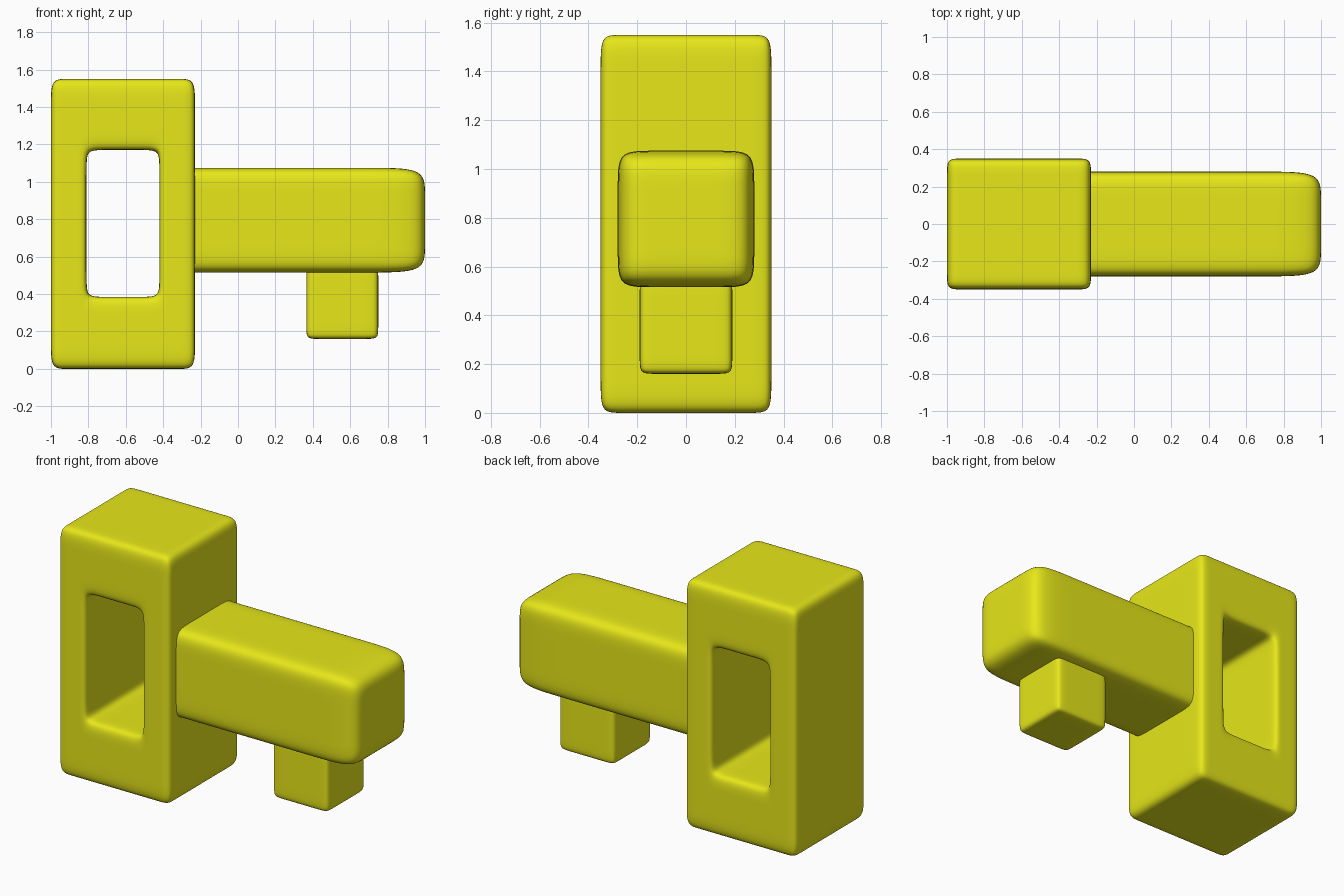
import bpy
import bmesh

if "Cube" in bpy.data.objects:
    bpy.data.objects.remove(bpy.data.objects["Cube"])

yellow = bpy.data.materials.new("yellow")
yellow.diffuse_color = (0.8, 0.8, 0.01, 1)
yellow.use_nodes = True
yellow.node_tree.nodes["Principled BSDF"].inputs["Base Color"].default_value = yellow.diffuse_color


def soft_block(name, xs, ys, zs, hole=None):
    """Gridded block with support loops, smoothed by subdivision.
    hole = ((x0, x1), (z0, z1)) removes cells right through y."""
    nx, ny, nz = len(xs) - 1, len(ys) - 1, len(zs) - 1

    def filled(i, j, k):
        if not (0 <= i < nx and 0 <= j < ny and 0 <= k < nz):
            return False
        if hole:
            cx, cz = (xs[i] + xs[i + 1]) / 2, (zs[k] + zs[k + 1]) / 2
            (x0, x1), (z0, z1) = hole
            return not (x0 < cx < x1 and z0 < cz < z1)
        return True

    bm = bmesh.new()
    verts = {}

    def vert(p):
        if p not in verts:
            verts[p] = bm.verts.new((xs[p[0]], ys[p[1]], zs[p[2]]))
        return verts[p]

    # skin every filled cell wherever its neighbour is empty
    for i in range(nx):
        for j in range(ny):
            for k in range(nz):
                if not filled(i, j, k):
                    continue
                for axis in range(3):
                    for side in (0, 1):
                        n = [i, j, k]
                        n[axis] += 1 if side else -1
                        if filled(*n):
                            continue
                        b, c = (axis + 1) % 3, (axis + 2) % 3
                        quad = []
                        for u, v in ((0, 0), (1, 0), (1, 1), (0, 1)):
                            p = [i, j, k]
                            p[axis] += side
                            p[b] += u
                            p[c] += v
                            quad.append(vert(tuple(p)))
                        bm.faces.new(quad if side else quad[::-1])
    for f in bm.faces:
        f.smooth = True
    mesh = bpy.data.meshes.new(name)
    bm.to_mesh(mesh)
    bm.free()
    mesh.materials.append(yellow)
    ob = bpy.data.objects.new(name, mesh)
    bpy.context.collection.objects.link(ob)
    sub = ob.modifiers.new("smooth", 'SUBSURF')
    sub.levels = sub.render_levels = 3
    return ob


# Upright frame with a rectangular window
soft_block("frame",
           [-1, -.92, -.86, -.81, -.72, -.51, -.42, -.37, -.31, -.23],
           [-.35, -.28, 0, .28, .35],
           [0, .13, .28, .385, .47, 1.085, 1.17, 1.27, 1.42, 1.55],
           hole=((-.81, -.42), (.385, 1.17)))

# Horizontal arm, with a longer taper at its free end
soft_block("arm",
           [-.32, -.27, .2, .72, 1],
           [-.28, -.15, .15, .28],
           [.515, .645, .945, 1.075])

# Small tooth under the arm
soft_block("tooth",
           [.365, .425, .69, .75],
           [-.19, -.13, .13, .19],
           [.16, .22, .5, .56])
